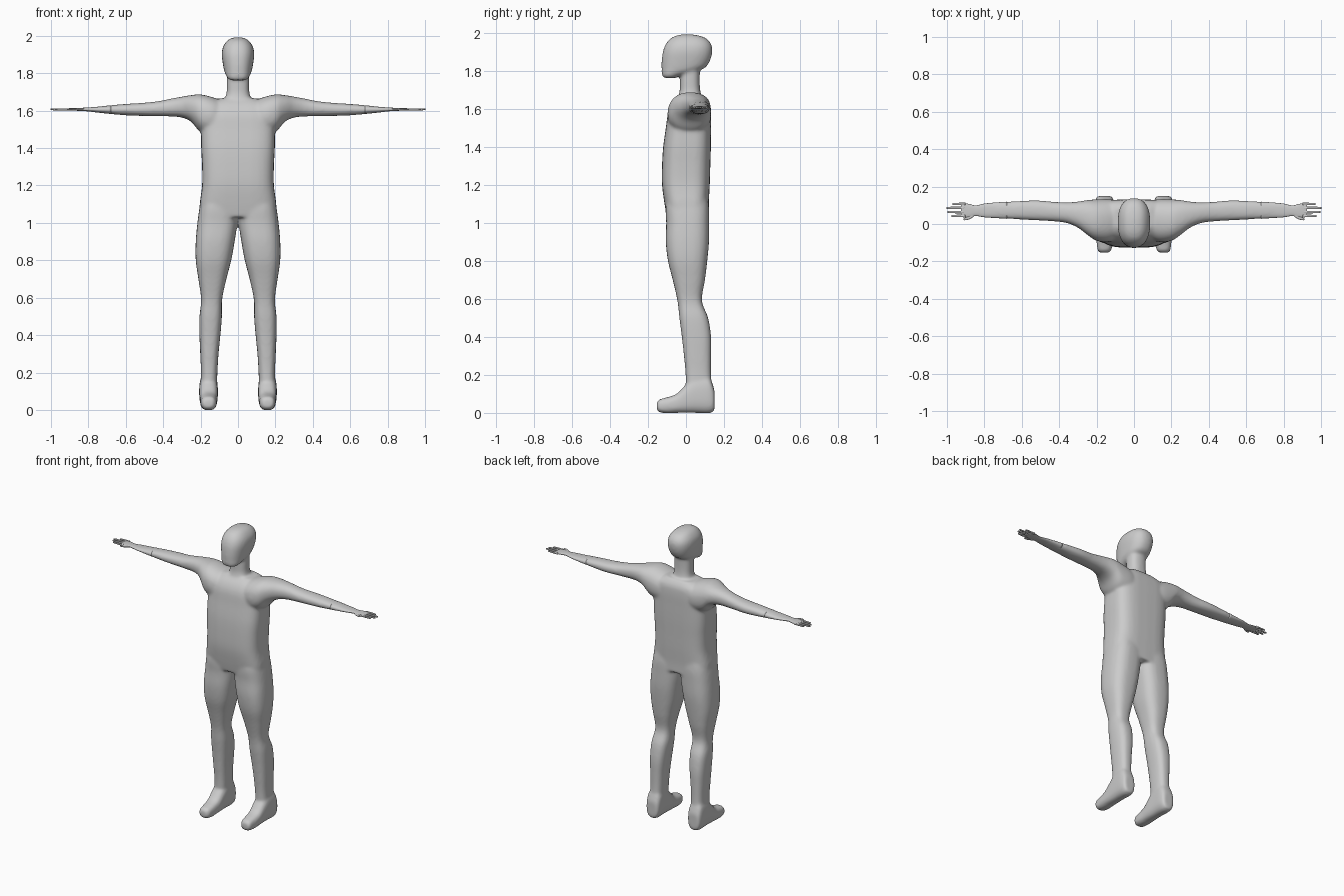
import bpy
import bmesh
import math

cube = bpy.data.objects.get("Cube")
if cube:
    bpy.data.objects.remove(cube, do_unlink=True)

# One plain grey for the whole figure
grey = bpy.data.materials.new("matte_grey")
grey.use_nodes = True
colour = (0.6, 0.6, 0.6, 1)
grey.diffuse_color = colour
grey.node_tree.nodes["Principled BSDF"].inputs["Base Color"].default_value = colour


def smooth_path(sections, steps=4):
    """Resample the sections with a Catmull-Rom curve."""
    result = []
    last = len(sections) - 1
    for i in range(last):
        quad = [sections[min(max(i + k, 0), last)] for k in (-1, 0, 1, 2)]
        for s in range(steps):
            t = s / steps
            result.append([
                b + t * (c - a) / 2
                + t * t * (a - 2.5 * b + 2 * c - d / 2)
                + t ** 3 * (1.5 * (b - c) + (d - a) / 2)
                for a, b, c, d in zip(*quad)])
    return result + [list(sections[-1])]


def rounded(value, power):
    return math.copysign(abs(value) ** (2 / power), value)


def loft(bm, sections, place, power=2.5, sides=32, mirror=1):
    """Skin rounded-box sections (position, a min, a max, b min, b max)."""
    rings = []
    for pos, a0, a1, b0, b1 in smooth_path(sections):
        ring = []
        for k in range(sides):
            angle = math.tau * k / sides
            a = (a0 + a1) / 2 + (a1 - a0) / 2 * rounded(math.cos(angle), power)
            b = (b0 + b1) / 2 + (b1 - b0) / 2 * rounded(math.sin(angle), power)
            x, y, z = place(pos, a, b)
            ring.append(bm.verts.new((x * mirror, y, z)))
        rings.append(ring)
    faces = [bm.faces.new((low[k - 1], low[k], high[k], high[k - 1]))
             for low, high in zip(rings, rings[1:]) for k in range(sides)]
    faces += [bm.faces.new(rings[0]), bm.faces.new(rings[-1])]
    bmesh.ops.recalc_face_normals(bm, faces=faces)


def make_object(name, bm):
    mesh = bpy.data.meshes.new(name)
    bm.to_mesh(mesh)
    bm.free()
    mesh.materials.append(grey)
    for poly in mesh.polygons:
        poly.use_smooth = True
    obj = bpy.data.objects.new(name, mesh)
    bpy.context.collection.objects.link(obj)
    return obj


# Placement of sections stacked upward, sideways or front to back
def upward(pos, a, b):
    return a, b, pos


def sideways(pos, a, b):
    return pos, a, b


def backward(pos, a, b):
    return a, pos, b


# Torso: height, half width, front, back
torso = [(z, -w, w, front, back) for z, w, front, back in (
    (1.03, .205, -.10, .12), (1.1, .205, -.113, .12), (1.2, .192, -.126, .125),
    (1.3, .192, -.126, .128), (1.4, .197, -.12, .131), (1.5, .198, -.106, .132),
    (1.58, .2, -.094, .132), (1.63, .17, -.07, .125), (1.665, .1, -.035, .1))]

# Neck and head: height, half width, front, back
neck = [(z, -w, w, front, back) for z, w, front, back in (
    (1.58, .1, -.06, .1), (1.64, .08, -.05, .09), (1.69, .062, -.034, .076),
    (1.75, .06, -.032, .072), (1.85, .06, -.03, .075))]
head = [(z, -w, w, front, back) for z, w, front, back in (
    (1.762, .043, -.118, -.055), (1.78, .06, -.127, -.01), (1.81, .073, -.128, .09),
    (1.85, .081, -.128, .125), (1.9, .087, -.122, .138), (1.94, .081, -.107, .133),
    (1.97, .062, -.082, .108), (1.985, .042, -.052, .07), (1.992, .02, -.02, .03))]

# Leg: height, inner, outer, front, back
leg = [
    (.08, .114, .2, 0, .14), (.2, .11, .198, -.002, .132), (.3, .104, .202, -.011, .132),
    (.4, .094, .206, -.022, .132), (.5, .086, .206, -.035, .117),
    (.59, .085, .197, -.045, .084), (.7, .062, .212, -.07, .1),
    (.8, .036, .226, -.095, .112), (.9, .018, .226, -.106, .121),
    (1, .003, .217, -.104, .122), (1.08, 0, .206, -.108, .121), (1.16, 0, .19, -.1, .11)]

# Foot from toe to heel: y, inner, outer, bottom, top
foot = [
    (-.154, .14, .18, .02, .05), (-.143, .122, .194, .004, .07),
    (-.1, .114, .2, -.002, .082), (-.05, .112, .203, 0, .1), (0, .109, .205, 0, .15),
    (.05, .108, .207, 0, .19), (.12, .108, .207, -.002, .19), (.15, .118, .197, .01, .12)]

# Arm from inside the chest to the wrist: x, front, back, bottom, top
arm = [
    (.06, -.06, .12, 1.5, 1.64), (.13, -.095, .132, 1.47, 1.67),
    (.2, -.09, .132, 1.485, 1.687), (.25, -.058, .128, 1.54, 1.683),
    (.3, -.02, .12, 1.563, 1.675), (.36, .005, .116, 1.569, 1.664),
    (.43, .014, .119, 1.57, 1.65), (.52, .019, .127, 1.572, 1.641),
    (.6, .023, .124, 1.575, 1.636), (.7, .029, .118, 1.584, 1.627),
    (.79, .035, .112, 1.594, 1.617)]

# Body: the overlapping forms are fused into one soft skin
bm = bmesh.new()
loft(bm, torso, upward, power=3.4)
loft(bm, neck, upward)
loft(bm, head, upward, power=2.4)
for side in (-1, 1):
    loft(bm, leg, upward, power=2.7, mirror=side)
    loft(bm, foot, backward, power=2.7, mirror=side)
    loft(bm, arm, sideways, power=2.3, mirror=side)
body = make_object("body", bm)
fuse = body.modifiers.new("fuse", "REMESH")
fuse.mode = "VOXEL"
fuse.voxel_size = .008
fuse.use_smooth_shade = True
soften = body.modifiers.new("soften", "SMOOTH")
soften.factor = .5
soften.iterations = 12

# Hands: wrist and palm, four fingers and a thumb
palm = [
    (.68, .028, .119, 1.583, 1.628), (.74, .032, .115, 1.589, 1.622),
    (.8, .036, .109, 1.596, 1.617), (.845, .043, .099, 1.599, 1.615),
    (.88, .036, .107, 1.6, 1.614), (.915, .036, .112, 1.602, 1.612),
    (.925, .042, .108, 1.604, 1.61)]
thumb = [(.855, .04, .06, 1.601, 1.612), (.88, .025, .043, 1.602, 1.612),
         (.905, .02, .033, 1.603, 1.611), (.911, .023, .03, 1.605, 1.609)]
finger_tips = ((.043, .975), (.064, .995), (.086, 1), (.107, .97))

for side, name in ((1, "left_hand"), (-1, "right_hand")):
    bm = bmesh.new()
    loft(bm, palm, sideways, power=2.3, mirror=side)
    loft(bm, thumb, sideways, sides=12, mirror=side)
    for y, tip in finger_tips:
        finger = [(x, y - r, y + r, 1.607 - r * .8, 1.607 + r * .8)
                  for x, r in ((.9, .007), (tip - .008, .006), (tip, .003))]
        loft(bm, finger, sideways, sides=12, mirror=side)
    make_object(name, bm)
